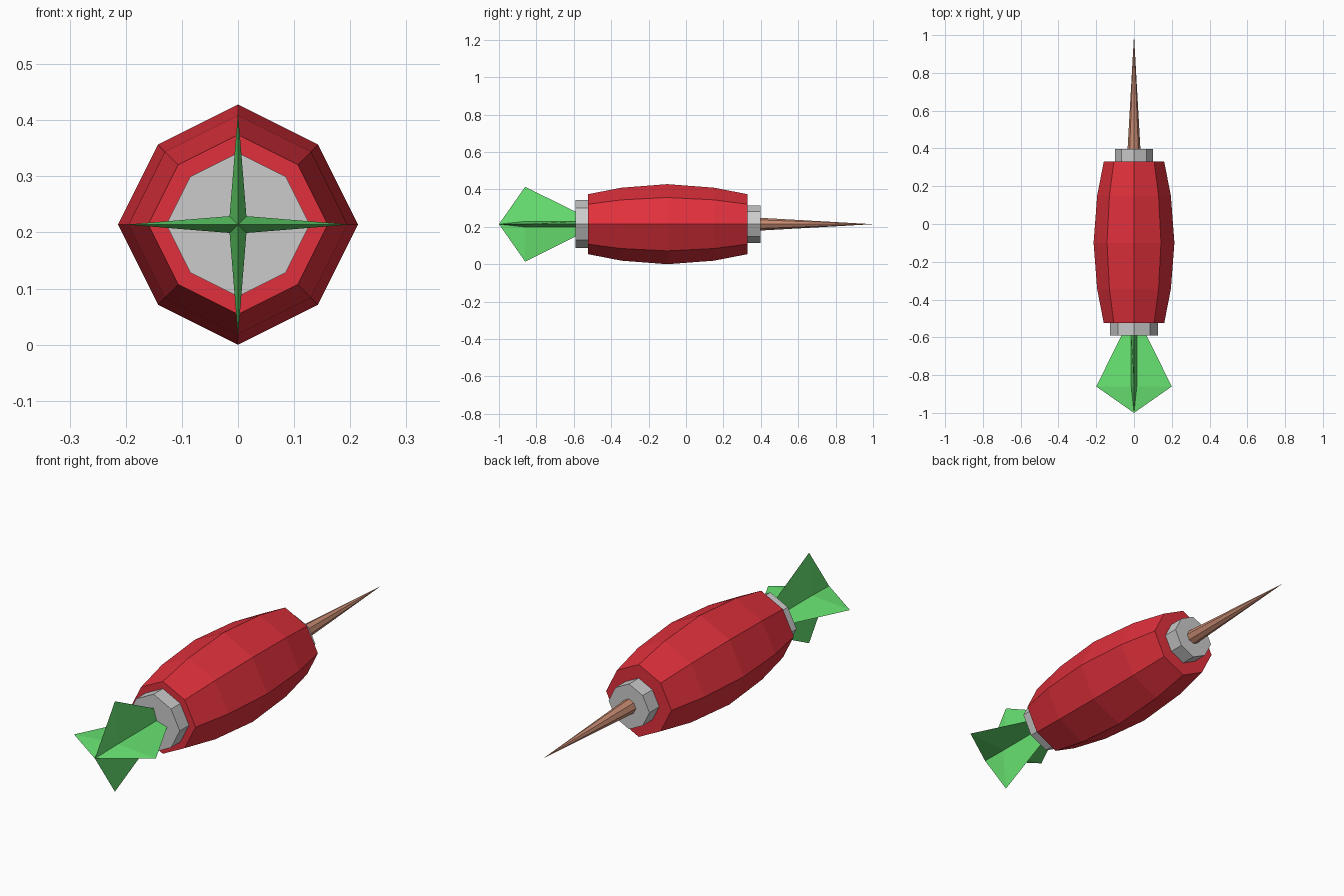
import bpy, bmesh

if "Cube" in bpy.data.objects:
    bpy.data.objects.remove(bpy.data.objects["Cube"])

AXIS_Z = 0.214
SIGNS = [(1, 0), (1, 1), (0, 1), (-1, 1), (-1, 0), (-1, -1), (0, -1), (1, -1)]


def material(name, rgb):
    m = bpy.data.materials.new(name)
    m.diffuse_color = (*rgb, 1)
    m.use_nodes = True
    m.node_tree.nodes["Principled BSDF"].inputs["Base Color"].default_value = m.diffuse_color
    return m


def loft(name, stations, mat=None):
    """Eight-point rings along y: (y, on-axis reach, corner offset); reach 0 is a tip."""
    bm = bmesh.new()
    rings = []
    for y, reach, corner in stations:
        if reach == 0:
            rings.append([bm.verts.new((0, y, AXIS_Z))] * 8)
            continue
        ring = []
        for sx, sz in SIGNS:
            r = corner if sx and sz else reach
            ring.append(bm.verts.new((sx * r, y, AXIS_Z + sz * r)))
        rings.append(ring)
    for a, b in zip(rings, rings[1:]):
        for i in range(8):
            j = (i + 1) % 8
            bm.faces.new(dict.fromkeys((a[i], a[j], b[j], b[i])))
    for ring in (rings[0], rings[-1]):
        if ring[0] is not ring[1]:
            bm.faces.new(ring)
    bmesh.ops.recalc_face_normals(bm, faces=bm.faces)
    mesh = bpy.data.meshes.new(name)
    bm.to_mesh(mesh)
    bm.free()
    if mat:
        mesh.materials.append(mat)
    obj = bpy.data.objects.new(name, mesh)
    bpy.context.collection.objects.link(obj)
    return obj


def octagon(*profile):
    return [(y, r, r * 2 / 3) for y, r in profile]


red = material("red", (0.75, 0.03, 0.045))
green = material("green", (0.14, 0.78, 0.17))
brown = material("brown", (0.58, 0.26, 0.17))

# Barrel-shaped body
loft("body", octagon((-0.525, 0.16), (-0.345, 0.195), (-0.1, 0.214),
                     (0.15, 0.195), (0.33, 0.16)), red)
# Collars at both ends
loft("tail_collar", octagon((-0.59, 0.128), (-0.525, 0.128)))
loft("spike_collar", octagon((0.33, 0.1), (0.398, 0.1)))
# Long needle
loft("spike", octagon((0.398, 0.034), (1.0, 0)), brown)
# Four-bladed tail with a star cross-section
loft("tail_fins", [(-1.0, 0, 0), (-0.86, 0.2, 0.015), (-0.59, 0.066, 0.015)], green)
